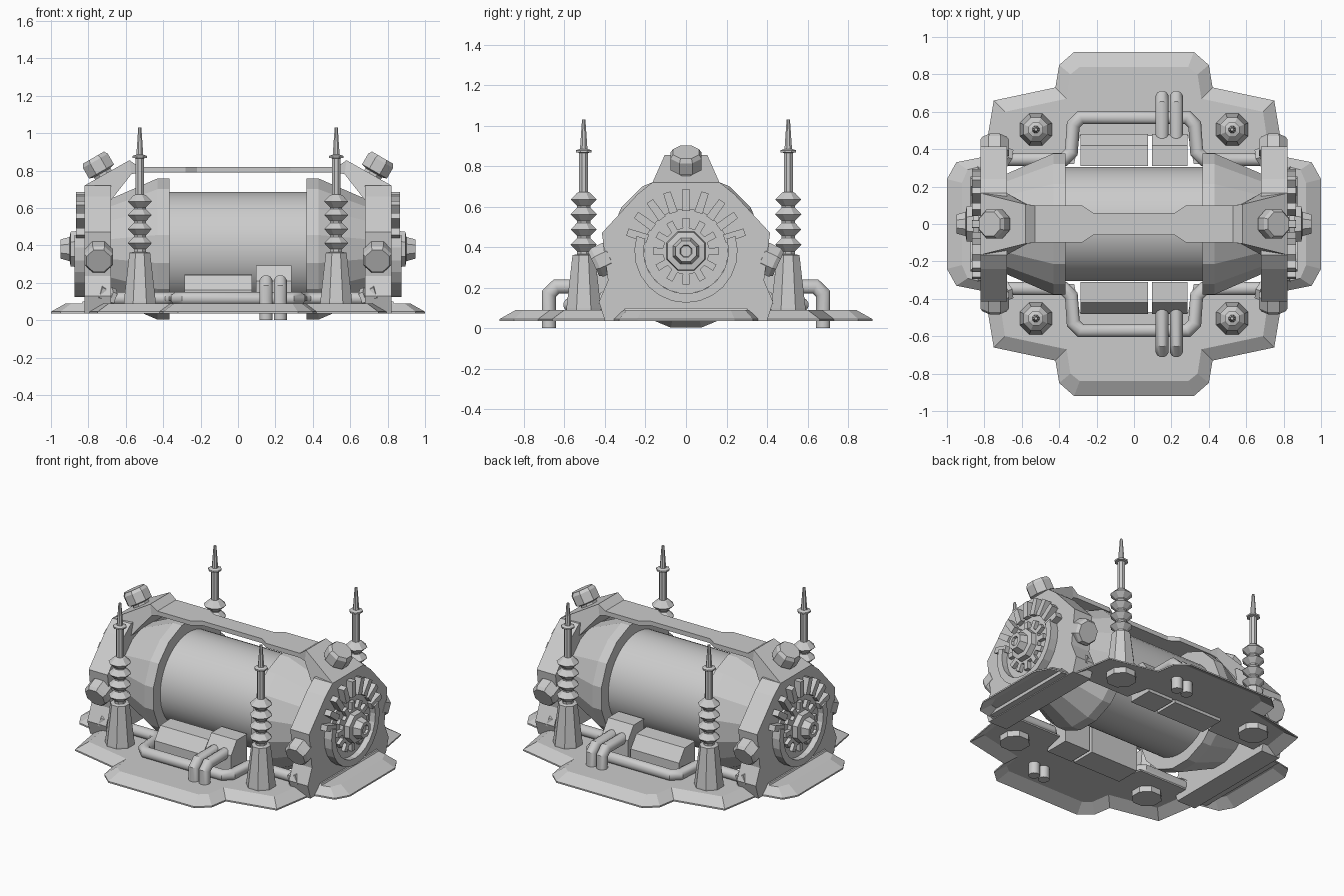
import bpy, bmesh, math
from mathutils import Vector, Matrix

if "Cube" in bpy.data.objects:
    bpy.data.objects.remove(bpy.data.objects["Cube"])

grey = bpy.data.materials.new("machine grey")
grey.diffuse_color = (0.6, 0.6, 0.6, 1)
grey.use_nodes = True
grey.node_tree.nodes["Principled BSDF"].inputs["Base Color"].default_value = grey.diffuse_color
AXIS = 0.38  # height of the drum axis


def finish(name, bm, mirror="", smooth=False):
    """Turn a bmesh into an object, mirrored about the world centre."""
    bmesh.ops.recalc_face_normals(bm, faces=bm.faces)
    me = bpy.data.meshes.new(name)
    bm.to_mesh(me)
    bm.free()
    me.materials.append(grey)
    ob = bpy.data.objects.new(name, me)
    bpy.context.collection.objects.link(ob)
    if smooth:
        bpy.ops.object.select_all(action='DESELECT')
        ob.select_set(True)
        bpy.context.view_layer.objects.active = ob
        bpy.ops.object.shade_smooth_by_angle(angle=math.radians(35))
    if mirror:
        m = ob.modifiers.new("mirror", 'MIRROR')
        m.use_axis = ["x" in mirror, "y" in mirror, False]
        m.use_mirror_merge = False
    return ob


def skin(bm, loops, cap=True, closed=False):
    """Bridge equal loops of points with quads."""
    rings = [[bm.verts.new(p) for p in lp] for lp in loops]
    pairs = list(zip(rings, rings[1:])) + ([(rings[-1], rings[0])] if closed else [])
    for a, b in pairs:
        for i in range(len(a)):
            j = (i + 1) % len(a)
            bm.faces.new((a[i], a[j], b[j], b[i]))
    if cap and not closed:
        bm.faces.new(rings[0])
        bm.faces.new(rings[-1])


def prism(bm, pts, axis, lo, hi):
    """Extrude a flat outline along x, y or z."""
    def put(p, h):
        return {"x": (h, p[0], p[1]), "y": (p[0], h, p[1]), "z": (p[0], p[1], h)}[axis]
    skin(bm, [[put(p, h) for p in pts] for h in (lo, hi)])


def lathe(bm, prof, sides, origin, direction, cap=True):
    """Spin (radius, height) pairs around a direction."""
    M = Matrix.Translation(origin) @ Vector(direction).to_track_quat('Z', 'Y').to_matrix().to_4x4()
    ang = [2 * math.pi * (i + 0.5) / sides for i in range(sides)]
    skin(bm, [[M @ Vector((r * math.cos(a), r * math.sin(a), h)) for a in ang] for r, h in prof], cap)


def tube(bm, path, r, sides=12):
    """Mitred pipe along a path of points."""
    P = [Vector(p) for p in path]
    d = [(b - a).normalized() for a, b in zip(P, P[1:])]
    u = d[0].orthogonal().normalized()
    v = d[0].cross(u)
    ring = [P[0] + r * (math.cos(t) * u + math.sin(t) * v)
            for t in [2 * math.pi * i / sides for i in range(sides)]]
    loops = [ring]
    for k in range(1, len(P)):
        n = (d[k - 1] + d[k]).normalized() if k < len(d) else d[-1]
        ring = [q + d[k - 1] * ((P[k] - q).dot(n) / d[k - 1].dot(n)) for q in ring]
        loops.append(ring)
    skin(bm, loops)


def around(q):
    """Repeat a quarter outline into a full loop."""
    return (q + [(-x, y) for x, y in q[::-1]] + [(-x, -y) for x, y in q]
            + [(x, -y) for x, y in q[::-1]])


# Base plate: sloped rim, flat deck and central opening
rim = [(1, .24), (.95, .33), (.80, .36), (.75, .66), (.42, .73), (.40, .85), (.32, .92)]
deck = [(.92, .22), (.89, .29), (.73, .33), (.69, .60), (.36, .67), (.34, .80), (.29, .84)]
hole = [(.70, .20), (.70, .27), (.70, .32), (.50, .32), (.32, .32), (.29, .47), (.2, .47)]
bm = bmesh.new()
skin(bm, [[(x, y, z) for x, y in around(q)] for q, z in
          ((rim, .045), (deck, .09), (hole, .09), (hole, .08), (deck, .08), (rim, .035))], closed=True)
finish("base_plate", bm)

# Drum and its flared end collars
bm = bmesh.new()
lathe(bm, [(.305, -.5), (.305, .5)], 40, (0, 0, AXIS), (1, 0, 0))
finish("drum", bm, smooth=True)
bm = bmesh.new()
lathe(bm, [(.30, .365), (.385, .365), (.385, .43), (.27, .69)], 16, (0, 0, AXIS), (1, 0, 0))
finish("drum_collar", bm, "x")

# End frames with a sloped arm up to the top bar
half = [(.165, .72), (.24, .66), (.415, .47), (.385, .235), (.43, .13), (.40, .035)]
bm = bmesh.new()
prism(bm, half + [(-y, z) for y, z in half[::-1]], "x", .68, .82)
finish("end_frame", bm, "x")
bm = bmesh.new()
skin(bm, [[(xt, w, zt), (xt, -w, zt), (xb, -w, zb), (xb, w, zb)] for xt, zt, xb, zb, w in
          ((.82, .72, .68, .64, .165), (.58, .855, .57, .78, .105), (.53, .82, .53, .79, .1))])
finish("frame_arm", bm, "x")
bm = bmesh.new()
prism(bm, around([(.54, .10), (.28, .10), (.22, .06)]), "z", .79, .82)
finish("top_bar", bm)

# Sloped foot strip on each end frame
bm = bmesh.new()
skin(bm, [[(x0, -w, z), (x1, -w, z), (x1, w, z), (x0, w, z)]
          for x0, x1, w, z in ((.78, .86, .34, .04), (.78, .83, .30, .10))])
finish("foot_strip", bm, "x")

# Bolt knobs on top and on the flanks of the frames
knob = [(.05, -.05), (.083, -.04), (.083, .025), (.07, .045)]
bm = bmesh.new()
lathe(bm, knob, 8, (.75, 0, .83), (.5, 0, .87))
lathe(bm, [(.055, -.14), (.055, 0)], 8, (.75, 0, .83), (.5, 0, .87))
finish("top_knob", bm, "x")
bm = bmesh.new()
lathe(bm, knob, 8, (.745, .415, .335), (0, .9, -.42))
finish("side_knob", bm, "xy")


def polar(r, deg):
    a = math.radians(deg)
    return (r * math.cos(a), AXIS + r * math.sin(a))


# Half-ring shroud below the gear
arc = [163 + 214 * i / 14 for i in range(15)]
bm = bmesh.new()
prism(bm, [polar(.255, a) for a in arc] + [polar(.21, a) for a in arc[::-1]], "x", .81, .875)
finish("lower_shroud", bm, "x")

# Radial teeth over the top half
bm = bmesh.new()
for k in range(9):
    a = 18 + 18 * k
    prism(bm, [polar(.20, a - 6), polar(.305, a - 3.5), polar(.305, a + 3.5), polar(.20, a + 6)],
          "x", .81, .865)
finish("gear_teeth", bm, "x")

# Toothed inner wheel, backing disc and hub
bm = bmesh.new()
lathe(bm, [(.21, .81), (.21, .835)], 24, (0, 0, AXIS), (1, 0, 0))
finish("gear_disc", bm, "x")
bm = bmesh.new()
wheel = []
for k in range(12):
    wheel += [polar(.115, 30 * k - 8), polar(.165, 30 * k - 6), polar(.165, 30 * k + 6), polar(.115, 30 * k + 8)]
prism(bm, wheel, "x", .82, .86)
finish("inner_wheel", bm, "x")
bm = bmesh.new()
lathe(bm, [(.11, .82), (.10, .895), (.07, .90), (.055, .95), (.032, .95), (.028, .935)],
      8, (0, 0, AXIS), (1, 0, 0))
finish("hub", bm, "x")

# Insulator posts: cone, ribbed stack and spike
prof = [(.095, .04), (.092, .10), (.06, .36), (.035, .365)]
for z in (.412, .487, .562, .635):
    prof += [(.035, z - .033), (.07, z), (.035, z + .033)]
prof += [(.024, .672), (.024, .865), (.042, .868), (.042, .878), (.02, .885), (.009, 1.03)]
bm = bmesh.new()
lathe(bm, prof, 8, (.525, .505, 0), (0, 0, 1))
finish("insulator_post", bm, "xy")

# Long side pipes with end couplings
run = [(.72, .345), (.375, .345), (.335, .385), (.325, .53), (.285, .57)]
bm = bmesh.new()
tube(bm, [(x, y, .115) for x, y in run + [(-x, y) for x, y in run[::-1]]], .036)
finish("side_pipe", bm, "y", smooth=True)
bm = bmesh.new()
lathe(bm, [(.055, 0), (.055, .025), (.035, .03), (.035, .055), (.055, .06), (.055, .09)],
      6, (.67, .355, .115), (.85, .3, .35))
finish("pipe_coupling", bm, "xy")

# Twin bent pipes
bm = bmesh.new()
for x in (.15, .226):
    tube(bm, [(x, .42, .205), (x, .64, .205), (x, .677, .17), (x, .677, 0)], .036)
finish("bent_pipes", bm, "y", smooth=True)

# Equipment boxes beside the drum
for name, x0, x1, pts in (
        ("long_box", -.285, .075, [(.31, .245), (.42, .24), (.48, .16), (.48, .06), (.31, .06)]),
        ("short_box", .095, .285, [(.31, .292), (.42, .292), (.48, .21), (.48, .06), (.31, .06)])):
    bm = bmesh.new()
    prism(bm, pts, "x", x0, x1)
    finish(name, bm, "y")
